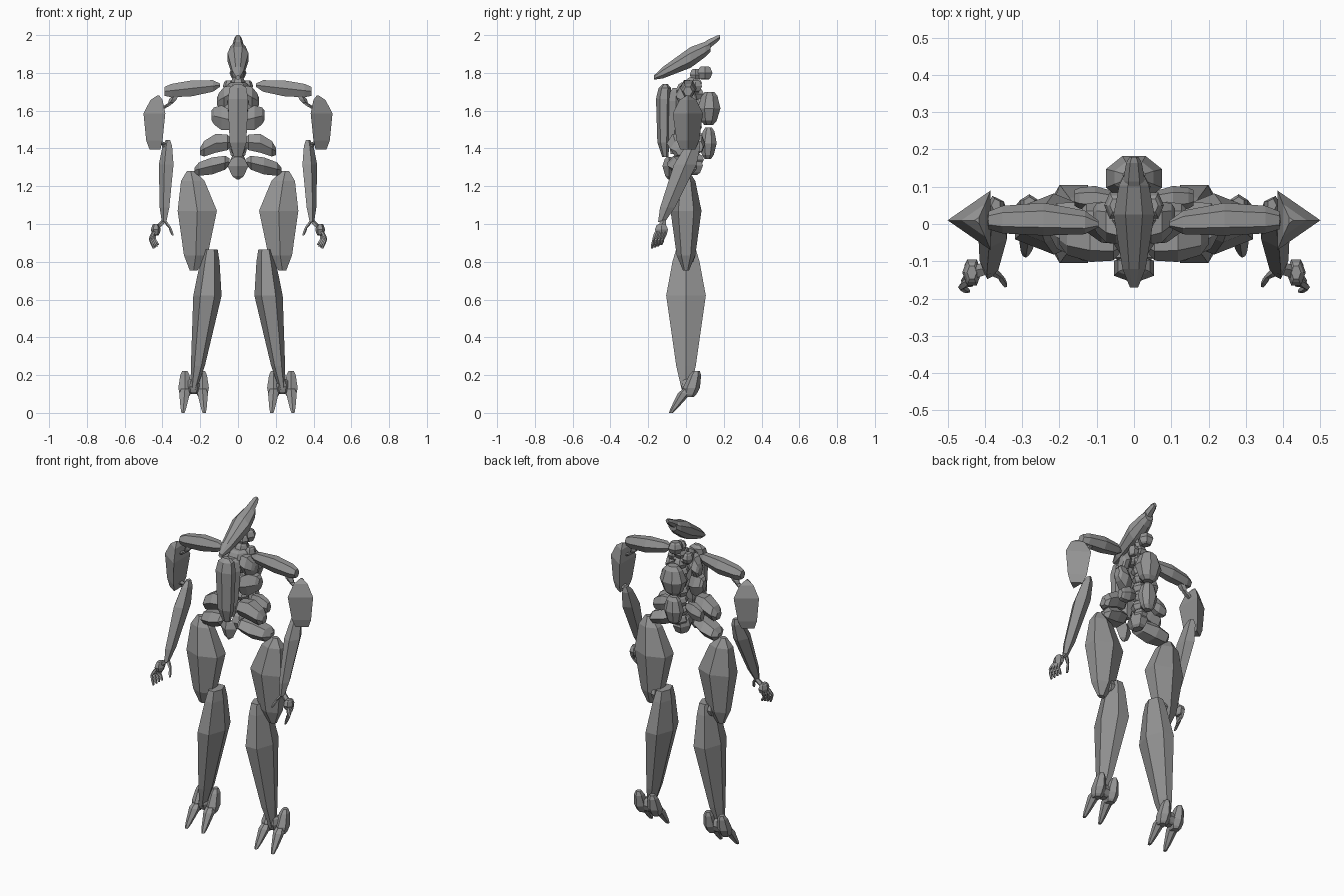
import bpy
import bmesh
from math import cos, sin, pi
from mathutils import Vector

default_cube = bpy.data.objects.get("Cube")
if default_cube:
    bpy.data.objects.remove(default_cube, do_unlink=True)

grey = bpy.data.materials.new("plain_grey")
grey.use_nodes = True
grey.diffuse_color = (.3, .3, .3, 1)
grey.node_tree.nodes["Principled BSDF"].inputs["Base Color"].default_value = grey.diffuse_color


def solid(name, rings):
    """Closed flat-faced skin over a list of rings of points."""
    bm = bmesh.new()
    loops = [[bm.verts.new(point) for point in ring] for ring in rings]
    for lower, upper in zip(loops, loops[1:]):
        for i in range(len(lower)):
            bm.faces.new((lower[i - 1], lower[i], upper[i], upper[i - 1]))
    bm.faces.new(loops[0])
    bm.faces.new(loops[-1])
    bmesh.ops.recalc_face_normals(bm, faces=bm.faces)
    mesh = bpy.data.meshes.new(name)
    bm.to_mesh(mesh)
    bm.free()
    mesh.materials.append(grey)
    bpy.context.collection.objects.link(bpy.data.objects.new(name, mesh))


def shard(name, start, end, width, depth, belly=.5, blunt_start=.4, blunt_end=.4,
          full=.5, bow=(0, 0, 0), across="xy", sides=6, turn=0):
    """Cut-gem body from start to end, widest at the belly; mirrored when off the centre line.

    Width and depth are half sizes along the two axes named by across."""
    start, end, bow = Vector(start), Vector(end), Vector(bow)
    angles = [2 * pi * (i + turn) / sides for i in range(sides)]
    wide = max(abs(cos(angle)) for angle in angles)
    deep = max(abs(sin(angle)) for angle in angles)
    profile = [
        (0, blunt_start),
        (belly / 4, blunt_start + (1 - blunt_start) * full),
        (belly, 1),
        (1 - (1 - belly) / 4, blunt_end + (1 - blunt_end) * full),
        (1, blunt_end),
    ]
    rings = []
    for along, size in profile:
        ring = []
        for angle in angles:
            point = start.lerp(end, along) + bow * sin(pi * along)
            setattr(point, across[0], getattr(point, across[0]) + width * size * cos(angle) / wide)
            setattr(point, across[1], getattr(point, across[1]) + depth * size * sin(angle) / deep)
            ring.append(point)
        rings.append(ring)
    if start.x or end.x:
        solid("left_" + name, rings)
        solid("right_" + name, [[(-p.x, p.y, p.z) for p in ring] for ring in rings])
    else:
        solid(name, rings)


def lump(name, centre, width, depth, height):
    """Small upright bevelled block."""
    half = Vector((0, 0, height))
    shard(name, Vector(centre) + half, Vector(centre) - half, width, depth, blunt_start=.5, blunt_end=.5)


def rod(name, points, radius):
    """Thin jointed rod, each bone slimmer than the one before."""
    for i, (start, end) in enumerate(zip(points, points[1:])):
        shard(f"{name}_{i + 1}", start, end, width=radius, depth=radius,
              blunt_start=.8, blunt_end=.6, sides=5)
        radius *= .8


# Head: long snout rising into a rear crest
shard("head", (0, -.17, 1.775), (0, .13, 1.94), width=.055, depth=.055, belly=.65,
      blunt_start=.2, blunt_end=.5, full=.45, across="xz", sides=8, turn=.5)
shard("crest", (0, .07, 1.92), (0, .18, 1.99), width=.03, depth=.026, belly=.4,
      blunt_start=.8, across="xz", sides=6)
lump("skull_base", (0, .1, 1.8), width=.045, depth=.04, height=.035)
lump("jaw_hinge", (0, .05, 1.79), width=.035, depth=.03, height=.03)

# Neck and spine
for i in range(8):
    lump(f"vertebra_{i + 1}", (0, .05 - .01 * (i % 2), 1.34 + .058 * i),
         width=.04, depth=.045, height=.03)
lump("collar", (0, .01, 1.71), width=.07, depth=.065, height=.04)
lump("neck_side", (.05, .05, 1.73), width=.03, depth=.035, height=.03)

# Breast keel with an inner backing plate
shard("breast_keel", (0, -.11, 1.74), (0, -.11, 1.355), width=.054, depth=.04, belly=.2,
      blunt_start=.35, full=.7, bow=(0, -.015, 0), turn=.5)
shard("breast_backing", (0, -.05, 1.72), (0, -.065, 1.37), width=.055, depth=.04, belly=.2,
      blunt_start=.5, full=.6)

# Back pods
shard("upper_back_pod", (0, .125, 1.7), (0, .12, 1.525), width=.075, depth=.06,
      sides=8, turn=.5)
shard("lower_back_pod", (0, .12, 1.51), (0, .115, 1.345), width=.055, depth=.045,
      sides=8, turn=.5)

# Ribs, from the top down
shard("upper_rib", (.04, -.01, 1.69), (.11, .02, 1.65), width=.055, depth=.055,
      blunt_start=.7, across="yz")
shard("middle_rib", (.035, -.01, 1.55), (.14, .02, 1.575), width=.055, depth=.065,
      blunt_start=.7, across="yz")
shard("lower_rib", (.035, -.05, 1.43), (.2, -.03, 1.385), width=.062, depth=.05,
      full=.7, bow=(0, 0, .02), across="yz")
shard("shoulder_blade", (.05, .065, 1.44), (.16, .07, 1.41), width=.035, depth=.045,
      blunt_end=.6, across="yz")

# Pelvis
shard("hip", (.045, -.04, 1.33), (.23, 0, 1.285), width=.078, depth=.045,
      blunt_end=.3, full=.7, across="yz")
shard("pelvis_point", (0, -.09, 1.355), (0, -.09, 1.235), width=.055, depth=.035, belly=.4,
      blunt_start=.3, blunt_end=.1, sides=4)
lump("tail_bone", (0, .03, 1.31), width=.05, depth=.06, height=.05)

# Shoulder plates and their links
shard("shoulder_plate", (.095, 0, 1.735), (.39, .01, 1.702), width=.044, depth=.042,
      blunt_start=.2, blunt_end=.55, full=.65, bow=(0, .008, 0), across="yz")
rod("shoulder_link", [(.33, .01, 1.68), (.355, .01, 1.64), (.4, .01, 1.61)], radius=.022)

# Arms
shard("upper_arm", (.42, .01, 1.68), (.43, .01, 1.395), width=.077, depth=.08, belly=.33,
      blunt_start=.1, blunt_end=.5, sides=3)
rod("elbow", [(.42, .02, 1.44), (.39, .03, 1.42), (.37, .03, 1.38)], radius=.022)
shard("forearm", (.37, .05, 1.445), (.39, -.13, 1.01), width=.043, depth=.06, belly=.3,
      blunt_start=.3, blunt_end=.3, sides=5)

# Hands
wrist = Vector((.39, -.12, 1.02))
palm = Vector((.435, -.13, .97))
rod("wrist", [wrist, palm], radius=.018)
lump("palm", palm, width=.026, depth=.035, height=.03)
for i in range(4):
    knuckle = palm + Vector((.01, .016 * i - .025, -.01))
    middle = knuckle + Vector((.02 - .008 * i, -.015, -.04))
    tip = middle + Vector((-.02, -.01, .006 * i - .05))
    rod(f"finger_{i + 1}", [knuckle, middle, tip], radius=.011)
rod("thumb", [wrist, wrist + Vector((-.03, -.02, -.04)), wrist + Vector((-.045, -.045, -.08))],
    radius=.011)

# Legs
shard("thigh", (.25, 0, 1.28), (.235, 0, .755), width=.104, depth=.082, belly=.4,
      blunt_start=.2, blunt_end=.2, bow=(-.03, 0, 0), turn=.5)
lump("knee", (.19, .01, .83), width=.025, depth=.04, height=.035)
shard("shin", (.145, 0, .865), (.235, 0, .125), width=.075, depth=.105, belly=.33,
      blunt_start=.5, blunt_end=.22, full=.35, bow=(-.015, 0, 0))

# Feet: ankle, and two claws each of a knuckle and a talon
lump("ankle", (.235, .015, .14), width=.04, depth=.04, height=.04)
for name, lean in (("inner", -1), ("outer", 1)):
    x = .235 + lean * .046
    shard(name + "_knuckle", (x, .055, .222), (x, .015, .085), width=.035, depth=.045, belly=.65,
          blunt_end=.6, turn=.5)
    shard(name + "_talon", (x, .01, .13), (x + lean * .01, -.08, 0), width=.028, depth=.035,
          belly=.2, blunt_start=.6, blunt_end=.3, full=.35, turn=.5)
